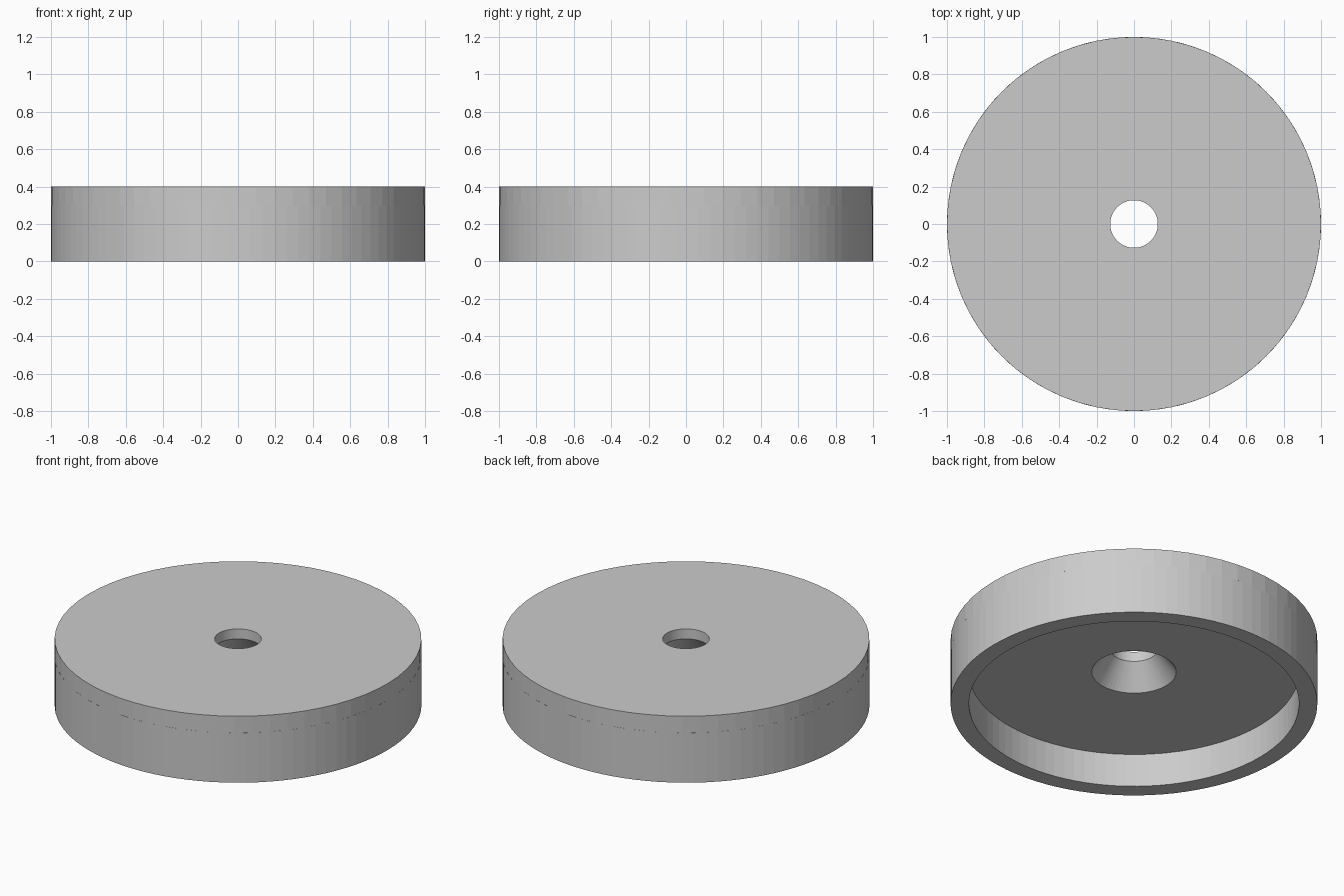
import bpy
import bmesh
from math import cos, sin, tau

if "Cube" in bpy.data.objects:
    bpy.data.objects.remove(bpy.data.objects["Cube"])


def lathe(name, profile, sides):
    """Revolve a closed (radius, z) profile around the z axis."""
    bm = bmesh.new()
    rings = [[bm.verts.new((r * cos(tau * i / sides), r * sin(tau * i / sides), z))
              for r, z in profile] for i in range(sides)]
    n = len(profile)
    for i in range(sides):
        a, b = rings[i], rings[(i + 1) % sides]
        for j in range(n):
            k = (j + 1) % n
            bm.faces.new((a[j], b[j], b[k], a[k]))
    bmesh.ops.recalc_face_normals(bm, faces=bm.faces)
    mesh = bpy.data.meshes.new(name)
    bm.to_mesh(mesh)
    bm.free()
    obj = bpy.data.objects.new(name, mesh)
    bpy.context.collection.objects.link(obj)
    return obj


# Top plate with a centre hole, countersunk from below, stepped to sit in the rim
lathe("top_plate", [(0.127, 0.4), (1.0, 0.4), (1.0, 0.3), (0.9, 0.3),
                    (0.9, 0.2), (0.23, 0.2), (0.127, 0.34)], 64)

# Lower rim around the recess
lathe("rim", [(0.9, 0.0), (1.0, 0.0), (1.0, 0.3), (0.9, 0.3)], 96)
